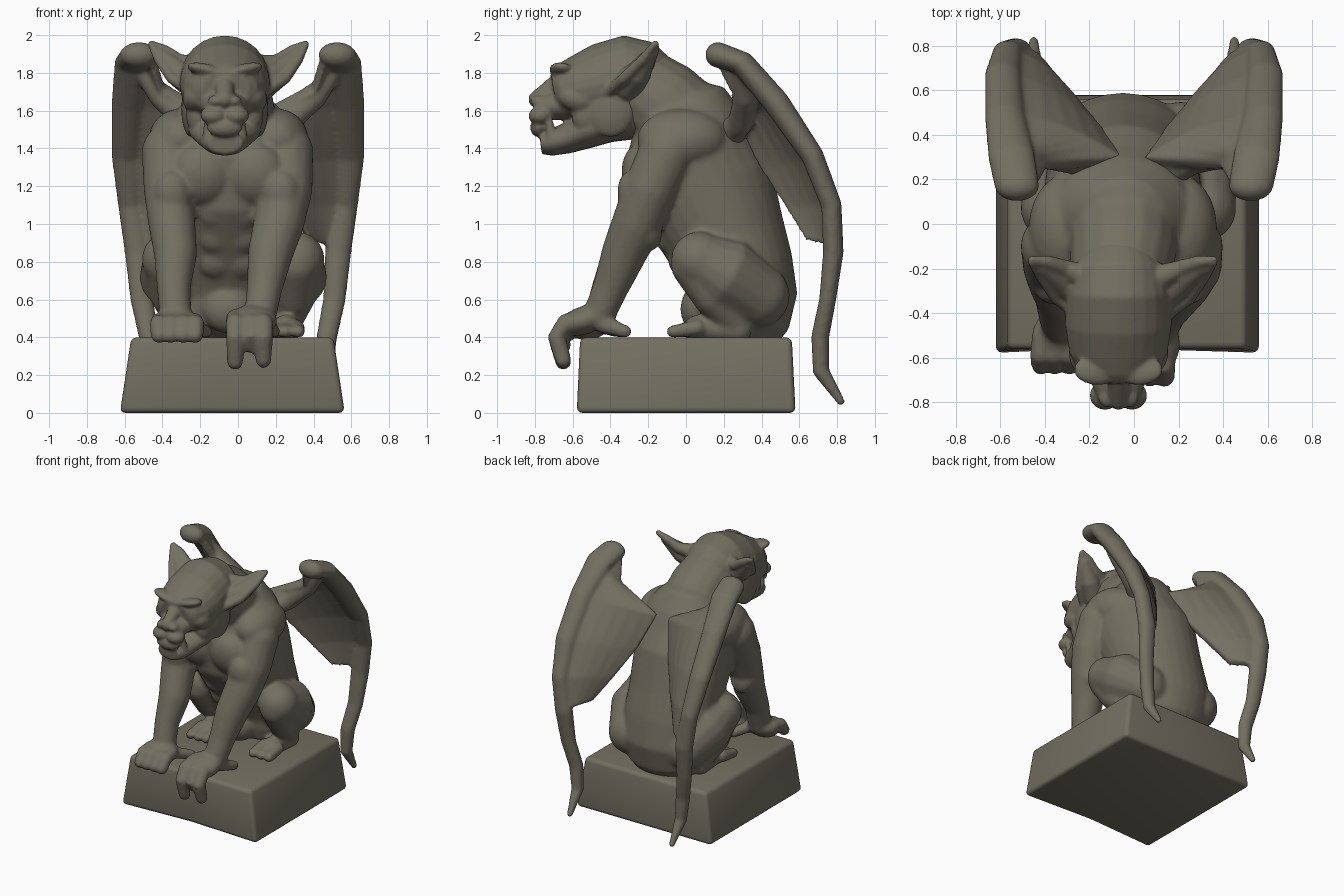
import bpy
import bmesh
from math import cos, sin, pi, radians
from mathutils import Vector, Matrix, Euler

default_cube = bpy.data.objects.get("Cube")
if default_cube:
    bpy.data.objects.remove(default_cube)

MIDDLE = -0.05      # the figure sits slightly off the block's centre
HEAD_MIDDLE = -0.07

stone = bpy.data.materials.new("weathered stone")
stone.use_nodes = True
stone_colour = (0.17, 0.16, 0.12, 1)
stone.diffuse_color = stone_colour
shader = stone.node_tree.nodes["Principled BSDF"]
shader.inputs["Base Color"].default_value = stone_colour
shader.inputs["Roughness"].default_value = 0.9


def blob(bm, center, radii, tilt=0, roll=0):
    """Ellipsoid muscle or lump, tilted about x and rolled about y (degrees)."""
    turn = Euler((radians(tilt), radians(roll), 0)).to_matrix().to_4x4()
    place = Matrix.Translation(center) @ turn @ Matrix.Diagonal((*radii, 1))
    bmesh.ops.create_uvsphere(bm, u_segments=20, v_segments=12, radius=1, matrix=place)


def loft(bm, stations, sides=16):
    """Closed tube through (x, y, z, width radius, optional depth radius)."""
    centers = [Vector(station[:3]) for station in stations]
    rings = []
    last = len(stations) - 1
    for i, station in enumerate(stations):
        along = (centers[min(i + 1, last)] - centers[max(i - 1, 0)]).normalized()
        across = Vector((1, 0, 0))
        across = (across - along * across.dot(along)).normalized()
        depth = along.cross(across)
        wide, deep = station[3], station[-1]
        rings.append([bm.verts.new(centers[i]
                                   + across * wide * cos(2 * pi * k / sides)
                                   + depth * deep * sin(2 * pi * k / sides))
                      for k in range(sides)])
    for lower, upper in zip(rings, rings[1:]):
        for k in range(sides):
            n = (k + 1) % sides
            bm.faces.new((lower[k], lower[n], upper[n], upper[k]))
    bm.faces.new(list(reversed(rings[0])))
    bm.faces.new(rings[-1])


def limb(bm, stations):
    """Rounded tube: a loft with a ball at each end."""
    loft(bm, stations)
    for end in (stations[0], stations[-1]):
        blob(bm, end[:3], (end[3], end[-1], end[-1]))


def add_object(name, bm):
    bmesh.ops.recalc_face_normals(bm, faces=bm.faces)
    mesh = bpy.data.meshes.new(name)
    bm.to_mesh(mesh)
    bm.free()
    mesh.materials.append(stone)
    for face in mesh.polygons:
        face.use_smooth = True
    thing = bpy.data.objects.new(name, mesh)
    bpy.context.collection.objects.link(thing)
    return thing


def sculpt(name, bm, voxel, passes):
    """Fuse overlapping volumes into one smooth carved surface."""
    thing = add_object(name, bm)
    fuse = thing.modifiers.new("fuse", "REMESH")
    fuse.mode = "VOXEL"
    fuse.voxel_size = voxel
    fuse.use_smooth_shade = True
    soften = thing.modifiers.new("soften", "SMOOTH")
    soften.factor = 0.5
    soften.iterations = passes


# Block: tapered, bevelled, with the lower front edge slightly worn in
bm = bmesh.new()
bmesh.ops.create_cube(bm, size=1)
front_edges = [e for e in bm.edges if all(v.co.y < 0 for v in e.verts)
               and abs(e.verts[0].co.x - e.verts[1].co.x) > 0.5]
bmesh.ops.subdivide_edges(bm, edges=front_edges, cuts=1)
for v in bm.verts:
    top = v.co.z > 0
    worn = abs(v.co.x) < 0.1 and not top
    v.co.x = v.co.x * (1.07 if top else 1.19) - 0.03
    v.co.y = v.co.y * (1.12 if top else 1.16) + (0.03 if worn else 0)
    v.co.z = 0.4 if top else 0
block = add_object("pedestal", bm)
rounding = block.modifiers.new("rounding", "BEVEL")
rounding.width = 0.03
rounding.segments = 3

# Torso: pelvis up to shoulders, then the forward-reaching neck
bm = bmesh.new()
loft(bm, [(MIDDLE, .26, .4, .26, .21), (MIDDLE, .29, .5, .33, .26),
          (MIDDLE, .31, .62, .35, .28), (MIDDLE, .28, .75, .35, .295),
          (MIDDLE, .21, .92, .345, .325), (MIDDLE, .09, 1.2, .36, .38),
          (MIDDLE, .02, 1.42, .37, .34), (MIDDLE, .02, 1.57, .31, .28),
          (MIDDLE, 0, 1.67, .21, .21), (MIDDLE, -.02, 1.72, .1, .1)], sides=28)
limb(bm, [(MIDDLE, .02, 1.5, .25), (MIDDLE, -.13, 1.64, .24),
          (HEAD_MIDDLE, -.28, 1.74, .22)])
blob(bm, (MIDDLE, .07, .55), (.14, .1, .13))
for side in (-1, 1):
    blob(bm, (MIDDLE + side * .14, -.22, 1.26), (.17, .12, .17), tilt=10)
    blob(bm, (MIDDLE + side * .26, -.02, 1.45), (.165, .24, .16), roll=side * 30)
    for row in range(3):
        blob(bm, (MIDDLE + side * .07, -.19 + row * .075, 1.05 - row * .13),
             (.085, .05, .085), tilt=25)

# Arms: deltoid, biceps, forearm, wrist
limb(bm, [(.25, -.1, 1.38, .15), (.255, -.19, 1.18, .14), (.215, -.26, 1, .135),
          (.17, -.33, .84, .12), (.14, -.4, .66, .095), (.12, -.46, .52, .085)])
limb(bm, [(-.36, -.1, 1.38, .15), (-.37, -.19, 1.18, .13), (-.35, -.26, 1, .125),
          (-.33, -.33, .84, .115), (-.34, -.41, .66, .09), (-.33, -.46, .5, .085)])
for x in (.23, -.35):
    blob(bm, (x, -.28, 1.14), (.1, .08, .14), tilt=12)
    blob(bm, (x - .01, -.23, 1), (.11, .09, .15), tilt=25)

# Hands: one rests on the block, the other curls over its edge
blob(bm, (-.33, -.5, .47), (.13, .12, .08), tilt=20)
for finger in range(4):
    x = -.42 + finger * .065
    limb(bm, [(x, -.5, .49, .04), (x, -.59, .475, .048), (x, -.635, .41, .043)])
limb(bm, [(-.24, -.44, .46, .045), (-.17, -.34, .43, .035)])
blob(bm, (.08, -.54, .49), (.13, .14, .075), tilt=18)
for x, drop in ((-.015, .27), (.07, .36), (.135, .28)):
    limb(bm, [(x, -.52, .5, .05), (x, -.64, .475, .052),
              (x, -.685, .4, .05), (x, -.65, drop, .044)])
limb(bm, [(.15, -.44, .47, .05), (.19, -.32, .43, .035)])

# Hind legs: folded thigh, shin, foot and toes
for side in (-1, 1):
    x = MIDDLE / 2 + side * .335
    limb(bm, [(x - side * .1, .38, .62, .17), (x - side * .03, .2, .74, .2),
              (x, .07, .81, .15)])
    limb(bm, [(x, .04, .78, .12), (x - side * .01, .15, .61, .11),
              (x - side * .05, .26, .48, .08)])
    limb(bm, [(x - side * .05, .28, .44, .07), (x - side * .06, .06, .45, .07)])
    for toe in (-1, 0, 1):
        limb(bm, [(x - side * .06 + toe * .06, .06, .45, .045),
                  (x - side * .06 + toe * .07, -.07, .43, .035)])
sculpt("body", bm, 0.014, 8)

# Head: broad skull tapering to the face, with a heavy jaw beneath
bm = bmesh.new()
skull = [(-.08, 1.72, .1, .09), (-.14, 1.74, .17, .155), (-.21, 1.76, .215, .205),
         (-.31, 1.77, .235, .23), (-.45, 1.74, .24, .215), (-.58, 1.71, .22, .18),
         (-.67, 1.705, .175, .14), (-.7, 1.7, .13, .11)]
muzzle = [(-.6, 1.63, .14, .08), (-.72, 1.625, .12, .075), (-.8, 1.62, .085, .06)]
jaw = [(-.26, 1.57, .18, .12), (-.42, 1.54, .21, .11), (-.54, 1.49, .19, .095),
       (-.64, 1.45, .145, .08), (-.72, 1.43, .12, .07), (-.77, 1.425, .095, .055)]
for part in (skull, muzzle, jaw):
    loft(bm, [(HEAD_MIDDLE, *station) for station in part], sides=24)


def face_blob(x, y, z, radii, tilt=0, roll=0):
    """Facial lump, mirrored unless it lies on the middle line."""
    for side in ((-1, 1) if x else (1,)):
        blob(bm, (HEAD_MIDDLE + side * x, y, z), radii, tilt, roll * side)


face_blob(.095, -.655, 1.81, (.11, .07, .035), tilt=-10, roll=-15)  # brows
face_blob(.085, -.69, 1.75, (.035, .02, .016), roll=-15)            # eyes
face_blob(.15, -.57, 1.66, (.075, .11, .07), tilt=-15)              # cheekbones
face_blob(.14, -.53, 1.58, (.065, .075, .11))                       # mouth corners
face_blob(.18, -.4, 1.61, (.05, .13, .15))                          # jaw muscles
face_blob(.05, -.78, 1.65, (.04, .045, .032))                       # nostrils
face_blob(.06, -.77, 1.575, (.07, .065, .05), tilt=8)               # upper lip
face_blob(0, -.78, 1.51, (.095, .045, .05))                         # lower lip
limb(bm, [(HEAD_MIDDLE, -.62, 1.78, .045), (HEAD_MIDDLE, -.7, 1.73, .05),
          (HEAD_MIDDLE, -.79, 1.66, .045)])

# Fangs
for side in (-1, 1):
    fang = HEAD_MIDDLE + side * .09
    limb(bm, [(fang, -.71, 1.46, .03), (fang, -.73, 1.58, .015)])

# Ears: thin leaf between two raised rims
for side in (-1, 1):
    def ear(x, y, z, r):
        return (HEAD_MIDDLE + .02 + side * x, y, z, r)
    limb(bm, [ear(.19, -.41, 1.7, .03), ear(.3, -.33, 1.77, .03),
              ear(.37, -.23, 1.87, .026), ear(.41, -.17, 1.95, .018)])
    limb(bm, [ear(.16, -.24, 1.84, .06), ear(.26, -.2, 1.86, .04),
              ear(.34, -.17, 1.92, .03), ear(.41, -.16, 1.955, .018)])
    limb(bm, [ear(.17, -.31, 1.74, .09), ear(.27, -.25, 1.8, .07),
              ear(.36, -.19, 1.9, .035)])
sculpt("head", bm, 0.01, 5)

# Wings: swept leading spar, billowed membrane and trailing tip
spar = [(.525, .17, 1.895, .1, .068), (.55, .3, 1.85, .105, .065),
        (.58, .48, 1.64, .09, .07), (.59, .67, 1.36, .08, .06),
        (.57, .77, 1.1, .065, .055), (.53, .78, .85, .07, .055)]
tip = [(.51, .75, .6, .06, .045), (.47, .71, .4, .055, .048),
       (.455, .715, .22, .045), (.45, .82, .06, .022)]
inner_edge = [(.44, .18, 1.84), (.4, .25, 1.71), (.06, .28, 1.55),
              (.15, .41, 1.3), (.26, .54, 1.1), (.37, .65, .92)]
for name, side in (("left_wing", 1), ("right_wing", -1)):
    bm = bmesh.new()
    limb(bm, [(side * s[0], *s[1:]) for s in spar + tip])
    billow = Vector((0, .04, .01))
    rows = []
    for outer, inner in zip(spar, inner_edge):
        a, b = Vector(outer[:3]), Vector(inner)
        points = [a.lerp(b, t / 6) + billow * sin(pi * t / 6) for t in range(7)]
        rows.append([Vector((side * p.x, p.y, p.z)) for p in points])
    thick = Vector((-side * .017, .017, .012))
    front, back = [[[bm.verts.new(p + thick * sign) for p in row] for row in rows]
                   for sign in (-1, 1)]
    for grid in (front, back):
        for low, high in zip(grid, grid[1:]):
            for k in range(6):
                bm.faces.new((low[k], low[k + 1], high[k + 1], high[k]))
    # close the membrane's rim
    def rim(grid):
        return (grid[0] + [r[-1] for r in grid[1:]] + grid[-1][-2::-1]
                + [r[0] for r in grid[-2:0:-1]])
    f, b = rim(front), rim(back)
    for k in range(len(f)):
        bm.faces.new((f[k - 1], f[k], b[k], b[k - 1]))
    # shoulder of the wing where it grows from the back
    limb(bm, [(side * .12, .22, 1.46, .08), (side * .26, .29, 1.54, .07),
              (side * .41, .31, 1.67, .06), (side * .5, .3, 1.8, .05)])
    sculpt(name, bm, 0.012, 6)
